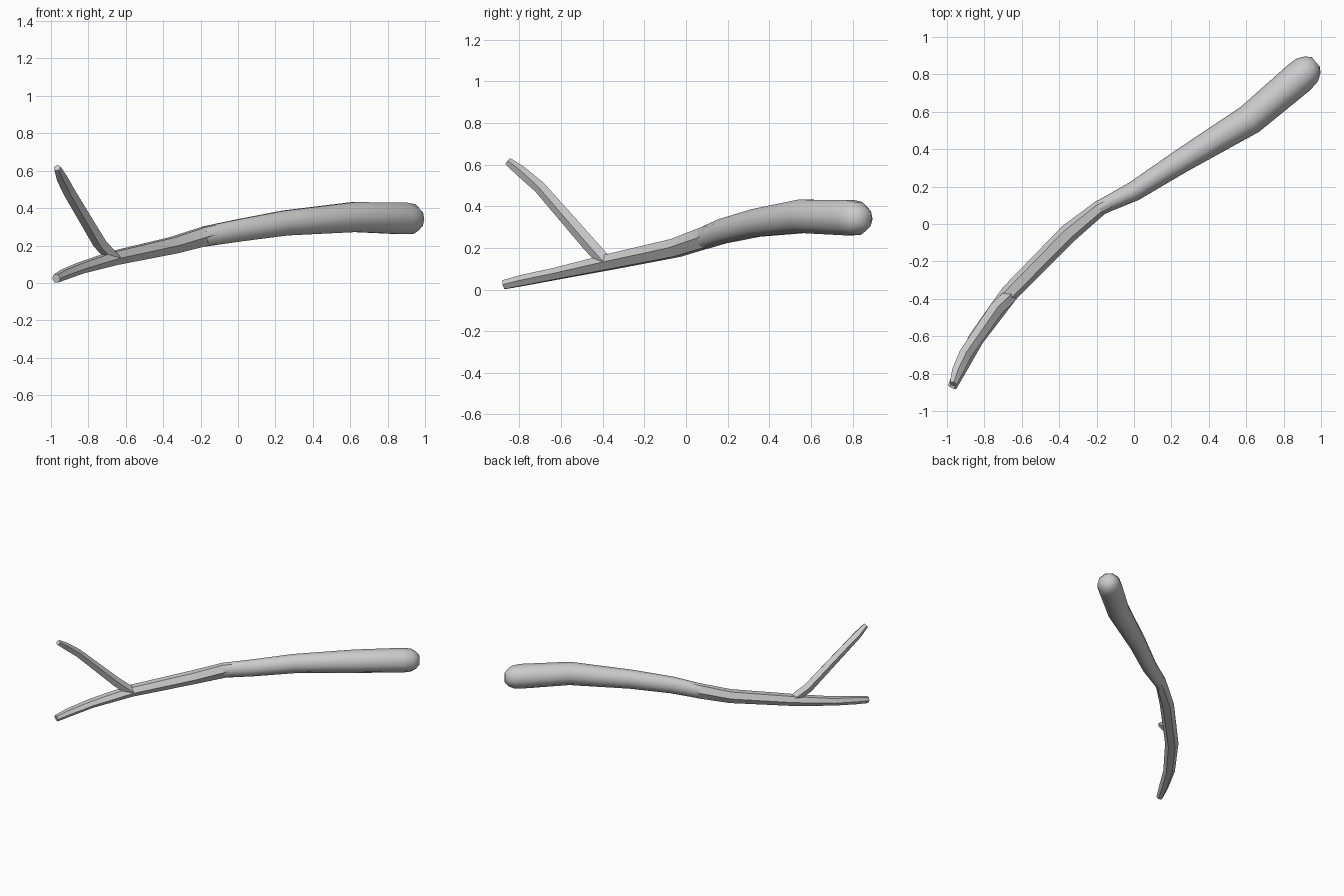
import bpy, bmesh, math
from mathutils import Vector

if "Cube" in bpy.data.objects:
    bpy.data.objects.remove(bpy.data.objects["Cube"])


def limb(name, rings, sides, turn=0.0):
    """Closed tube through rings of (x, y, z, half width, half height)."""
    pts = [Vector(r[:3]) for r in rings]
    bm = bmesh.new()
    loops = []
    for i, r in enumerate(rings):
        d = (pts[min(i + 1, len(pts) - 1)] - pts[max(i - 1, 0)]).normalized()
        side = d.cross(Vector((0, 0, 1))).normalized()
        up = side.cross(d)
        loop = []
        for k in range(sides):
            a = turn + math.tau * k / sides
            loop.append(bm.verts.new(pts[i] + side * math.cos(a) * r[3] + up * math.sin(a) * r[4]))
        loops.append(loop)
    for a, b in zip(loops, loops[1:]):
        for k in range(sides):
            n = (k + 1) % sides
            bm.faces.new((a[k], a[n], b[n], b[k]))
    bm.faces.new(loops[0])
    bm.faces.new(loops[-1])
    bmesh.ops.recalc_face_normals(bm, faces=bm.faces)
    me = bpy.data.meshes.new(name)
    bm.to_mesh(me)
    bm.free()
    ob = bpy.data.objects.new(name, me)
    bpy.context.collection.objects.link(ob)
    bpy.ops.object.select_all(action='DESELECT')
    ob.select_set(True)
    bpy.context.view_layer.objects.active = ob
    bpy.ops.object.shade_smooth_by_angle(angle=math.radians(46 if sides > 6 else 25))
    return ob


# thick rounded end of the stick
limb("thick_end", [
    (0.973, 0.865, 0.34, 0.035, 0.035),
    (0.955, 0.85, 0.34, 0.062, 0.062),
    (0.928, 0.825, 0.342, 0.083, 0.083),
    (0.885, 0.785, 0.345, 0.09, 0.089),
    (0.62, 0.56, 0.352, 0.083, 0.084),
    (0.25, 0.335, 0.32, 0.064, 0.07),
    (0.0, 0.175, 0.28, 0.053, 0.062),
    (-0.18, 0.088, 0.248, 0.04, 0.056)], 10)

# thin shaft running on into the lower fork
limb("shaft_and_lower_fork", [
    (-0.12, 0.115, 0.26, 0.042, 0.056),
    (-0.18, 0.088, 0.248, 0.042, 0.058),
    (-0.35, -0.05, 0.2, 0.051, 0.05),
    (-0.665, -0.37, 0.132, 0.048, 0.042),
    (-0.845, -0.615, 0.078, 0.042, 0.032),
    (-0.93, -0.78, 0.045, 0.034, 0.03),
    (-0.972, -0.872, 0.024, 0.024, 0.025)], 6)

# upper fork rising from the shaft
limb("upper_fork", [
    (-0.66, -0.38, 0.13, 0.04, 0.035),
    (-0.74, -0.46, 0.215, 0.04, 0.036),
    (-0.905, -0.7, 0.49, 0.036, 0.03),
    (-0.945, -0.79, 0.565, 0.032, 0.028),
    (-0.967, -0.855, 0.615, 0.02, 0.02)], 5, math.pi / 2)
